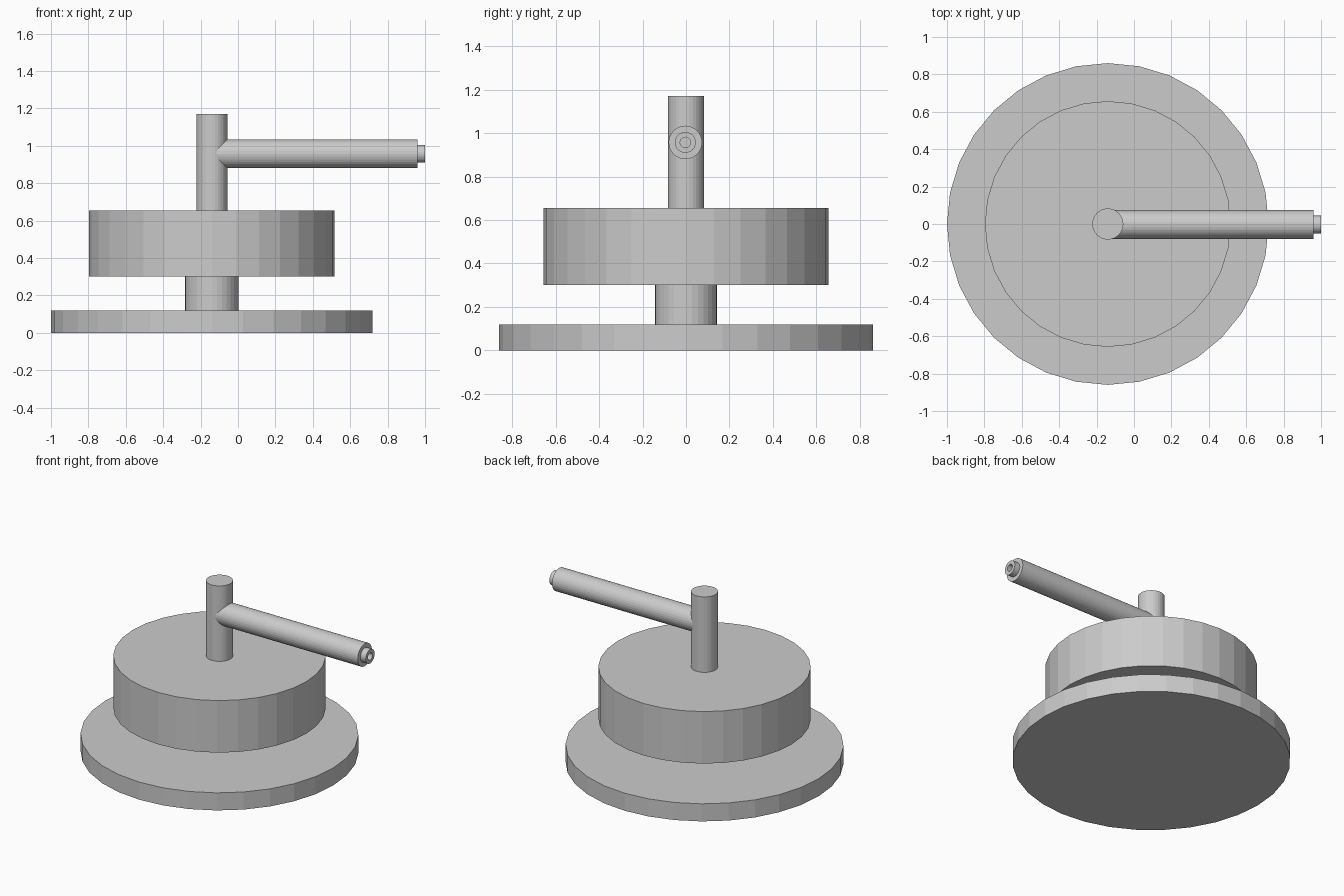
import bpy, bmesh
from math import cos, sin, tau

if "Cube" in bpy.data.objects:
    bpy.data.objects.remove(bpy.data.objects["Cube"])

SIDES = 32
CX = -0.14      # axis of the round stack


def lathe(name, profile, origin, axis='Z'):
    """Faceted turned part from (radius, distance along axis) rings, closed at both ends."""
    bm = bmesh.new()
    rings = []
    for r, h in profile:
        ring = []
        for i in range(SIDES):
            a, b = r * cos(tau * i / SIDES), r * sin(tau * i / SIDES)
            ring.append(bm.verts.new((a, b, h) if axis == 'Z' else (h, a, b)))
        rings.append(ring)
    for lo, hi in zip(rings, rings[1:]):
        for i in range(SIDES):
            j = (i + 1) % SIDES
            bm.faces.new((lo[i], lo[j], hi[j], hi[i]))
    bm.faces.new(rings[0][::-1])
    bm.faces.new(rings[-1])
    bmesh.ops.recalc_face_normals(bm, faces=bm.faces)
    mesh = bpy.data.meshes.new(name)
    bm.to_mesh(mesh)
    bm.free()
    obj = bpy.data.objects.new(name, mesh)
    obj.location = origin
    bpy.context.collection.objects.link(obj)
    return obj


# Stacked round parts: name, radius, bottom, top
for name, r, z0, z1 in [
    ("base_plate", 0.86, 0.0, 0.12),
    ("neck", 0.143, 0.12, 0.30),
    ("drum", 0.657, 0.30, 0.655),
    ("post", 0.083, 0.655, 1.17),
]:
    lathe(name, [(r, z0), (r, z1)], (CX, 0, 0))

# Horizontal arm from the post axis, with a stepped tip and a small bore
lathe("arm", [(0.077, 0), (0.077, 1.10), (0.048, 1.10), (0.048, 1.14),
              (0.024, 1.14), (0.024, 1.10)], (CX, -0.003, 0.957), 'X')
